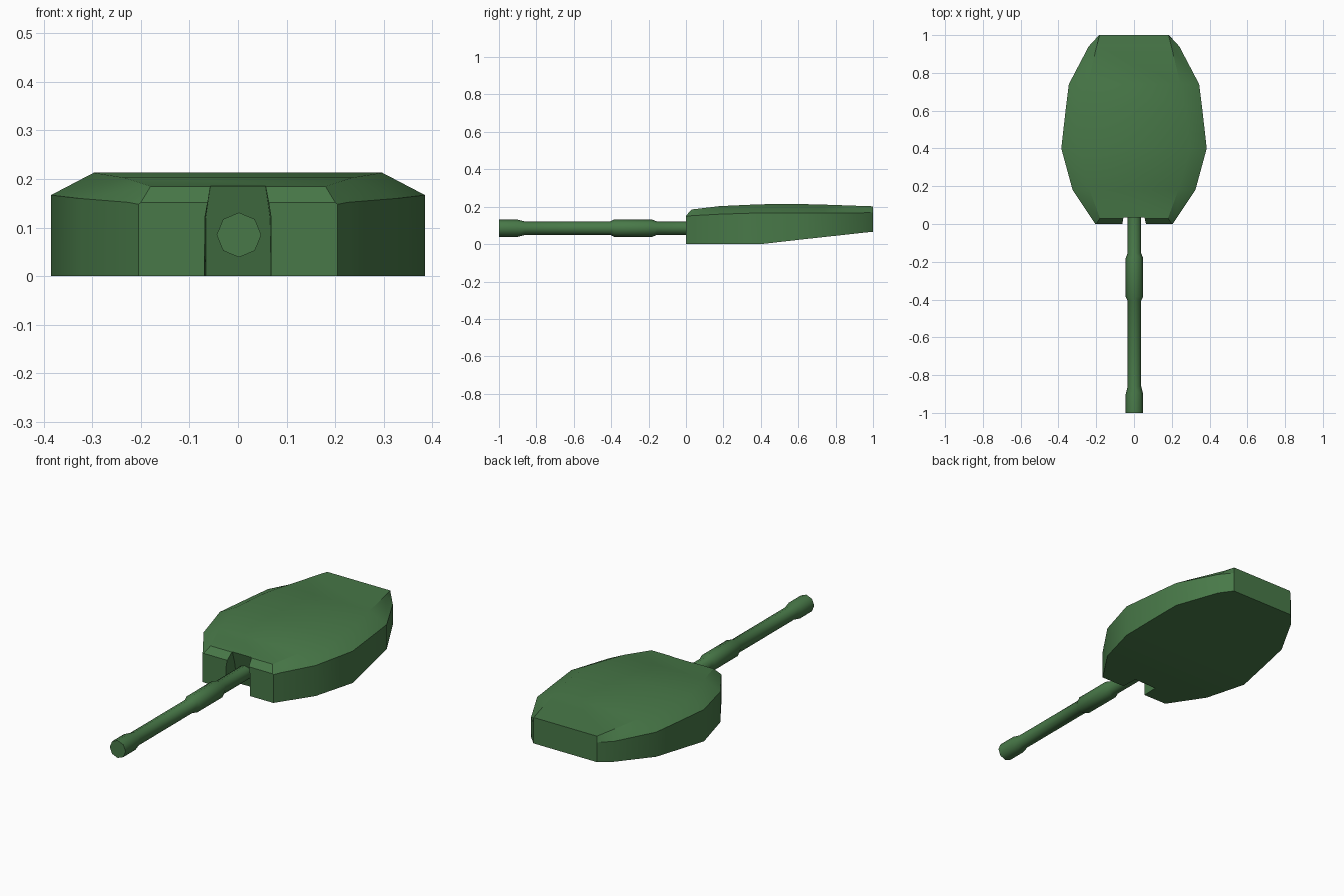
import bpy, math

if "Cube" in bpy.data.objects:
    bpy.data.objects.remove(bpy.data.objects["Cube"])

green = bpy.data.materials.new("green_paint")
green.diffuse_color = (0.065, 0.19, 0.065, 1)
green.use_nodes = True
green.node_tree.nodes["Principled BSDF"].inputs["Base Color"].default_value = green.diffuse_color


def mesh_object(name, verts, faces):
    me = bpy.data.meshes.new(name)
    me.from_pydata(verts, [], faces)
    me.materials.append(green)
    ob = bpy.data.objects.new(name, me)
    bpy.context.collection.objects.link(ob)
    return ob


def loft(name, rings):
    # Skin matching closed rings (ordered along +y) and cap both ends
    n = len(rings[0])
    verts = [v for r in rings for v in r]
    faces = [(k * n + i, k * n + n + i, k * n + n + (i + 1) % n, k * n + (i + 1) % n)
             for k in range(len(rings) - 1) for i in range(n)]
    faces += [tuple(range(n)), tuple(reversed(range(len(verts) - n, len(verts))))]
    return mesh_object(name, verts, faces)


def smooth(ob, angle=30):
    bpy.ops.object.select_all(action='DESELECT')
    ob.select_set(True)
    bpy.context.view_layer.objects.active = ob
    bpy.ops.object.shade_smooth_by_angle(angle=math.radians(angle))


# Turret shell stations: y, wall half width, floor z, wall top z, roof half width, roof z
stations = [
    (0.00, 0.205, 0.000, 0.148, 0.200, 0.152),
    (0.03, 0.225, 0.000, 0.152, 0.180, 0.185),
    (0.18, 0.325, 0.000, 0.160, 0.235, 0.203),
    (0.40, 0.385, 0.000, 0.167, 0.297, 0.213),
    (0.62, 0.360, 0.025, 0.167, 0.272, 0.214),
    (0.74, 0.345, 0.038, 0.167, 0.245, 0.211),
    (0.94, 0.240, 0.060, 0.167, 0.198, 0.204),
    (1.00, 0.185, 0.066, 0.170, 0.183, 0.202),
]
rings = []
for y, w, zb, zw, r, zr in stations:
    rings.append([(-w, y, zb), (w, y, zb), (w, y, zw),
                  (r, y, zr), (-r, y, zr), (-w, y, zw)])
turret = loft("turret_shell", rings)

# Gun slot in the turret front, with a back wall leaning forward to the roof
slot = loft("slot_cutter", [
    [(-0.07, -0.05, -0.05), (0.07, -0.05, -0.05), (0.07, -0.05, 0.12),
     (0.057, -0.05, 0.19), (-0.057, -0.05, 0.19), (-0.07, -0.05, 0.12)],
    [(-0.066, 0.1, -0.05), (0.066, 0.1, -0.05), (0.066, 0.065, 0.12),
     (0.056, 0.032, 0.19), (-0.056, 0.032, 0.19), (-0.066, 0.065, 0.12)],
])
slot.hide_render = True
slot.hide_set(True)
cut = turret.modifiers.new("gun_slot", 'BOOLEAN')
cut.operation = 'DIFFERENCE'
cut.solver = 'EXACT'
cut.object = slot
bpy.context.view_layer.objects.active = turret
bpy.ops.object.modifier_apply(modifier=cut.name)
bpy.data.objects.remove(slot)
smooth(turret)

# Eight-sided gun barrel with sleeve and muzzle: y, radius
profile = [(-1.0, 0.046), (-0.90, 0.046), (-0.86, 0.036), (-0.405, 0.036), (-0.385, 0.046),
           (-0.18, 0.046), (-0.155, 0.036), (0.11, 0.036)]
barrel = loft("gun_barrel", [
    [(0.002 + r * math.cos(a * math.pi / 4), y, 0.085 + r * math.sin(a * math.pi / 4))
     for a in range(8)] for y, r in profile])
smooth(barrel, 50)
